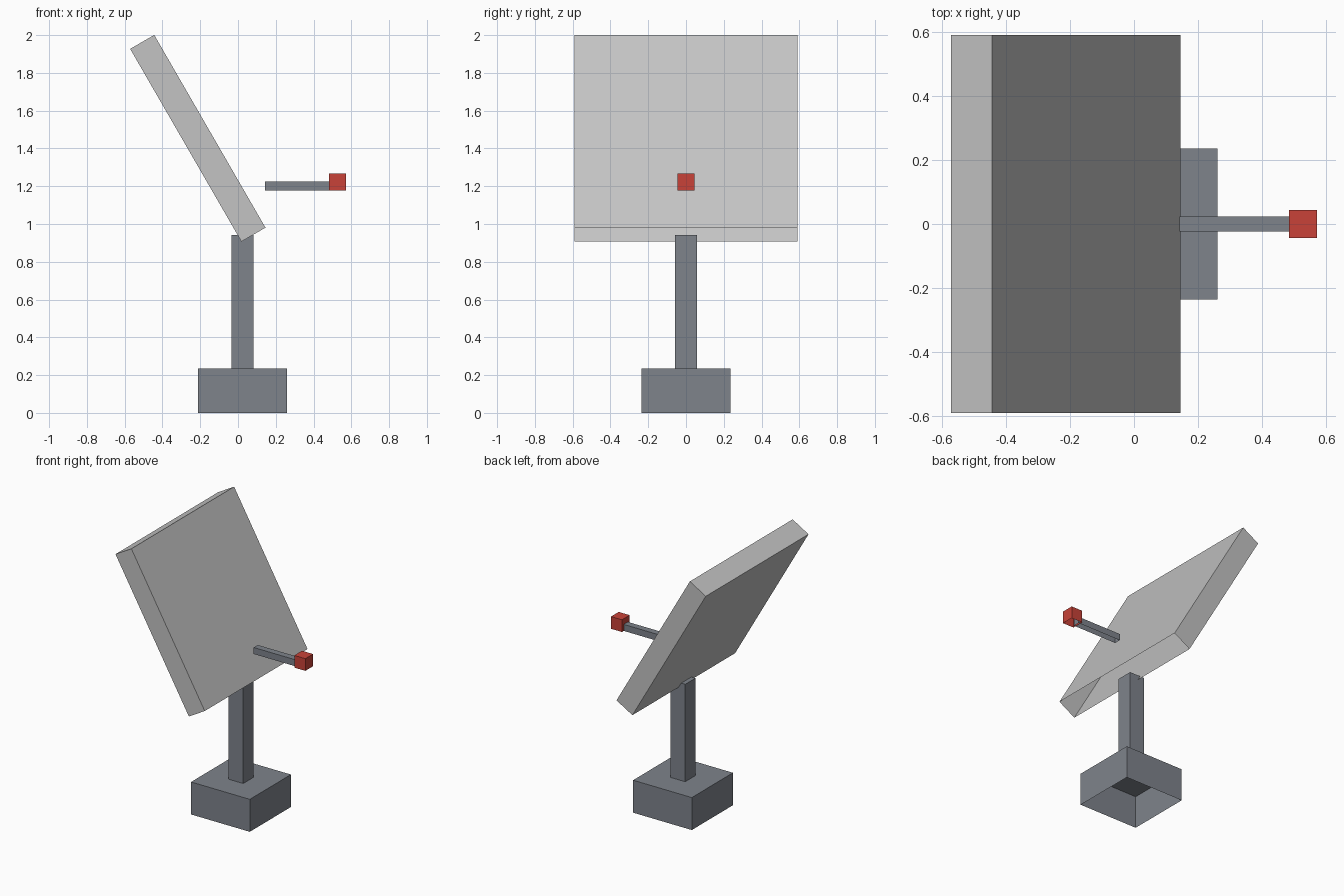
import bpy, bmesh
from math import radians
from mathutils import Matrix, Vector

cube = bpy.data.objects.get("Cube")
if cube:
    bpy.data.objects.remove(cube, do_unlink=True)

U = 0.1178    # modelling unit
AXIS = 0.024  # x of the post centre line


def material(name, colour):
    mat = bpy.data.materials.new(name)
    mat.use_nodes = True
    mat.diffuse_color = (*colour, 1)
    bsdf = mat.node_tree.nodes["Principled BSDF"]
    bsdf.inputs["Base Color"].default_value = (*colour, 1)
    return mat


def open_box(name, mat, size, corner, tilt=0):
    """Box without a bottom face; corner is its low-x, low-z edge, centred on y."""
    bm = bmesh.new()
    bmesh.ops.create_cube(bm, size=1)
    bottom = [f for f in bm.faces if f.normal.z < -0.9]
    bmesh.ops.delete(bm, geom=bottom, context='FACES_ONLY')
    bmesh.ops.translate(bm, verts=bm.verts, vec=(0.5, 0, 0.5))
    bmesh.ops.scale(bm, verts=bm.verts, vec=size)
    bm.transform(Matrix.Rotation(radians(tilt), 4, 'Y'))
    mesh = bpy.data.meshes.new(name)
    bm.to_mesh(mesh)
    bm.free()
    mesh.materials.append(mat)
    obj = bpy.data.objects.new(name, mesh)
    obj.location = Vector((corner[0], 0, corner[1]))
    bpy.context.collection.objects.link(obj)
    return obj


steel = material("slate grey", (0.21, 0.228, 0.26))
panel = material("light grey", (0.55, 0.55, 0.55))
red = material("red", (0.58, 0.055, 0.04))

# Pedestal
open_box("base", steel, (4 * U, 4 * U, 2 * U), (AXIS - 2 * U, 0))
open_box("post", steel, (U, U, 6 * U), (AXIS - U / 2, 2 * U))

# Tilted dish panel
open_box("dish_panel", panel, (1.25 * U, 10 * U, 10 * U), (0.018, 0.907), -30)

# Feed arm and receiver
open_box("feed_arm", steel, (3 * U, 0.4 * U, 0.4 * U), (0.142, 10 * U))
open_box("receiver", red, (0.75 * U, 0.75 * U, 0.75 * U), (0.483, 10 * U))
